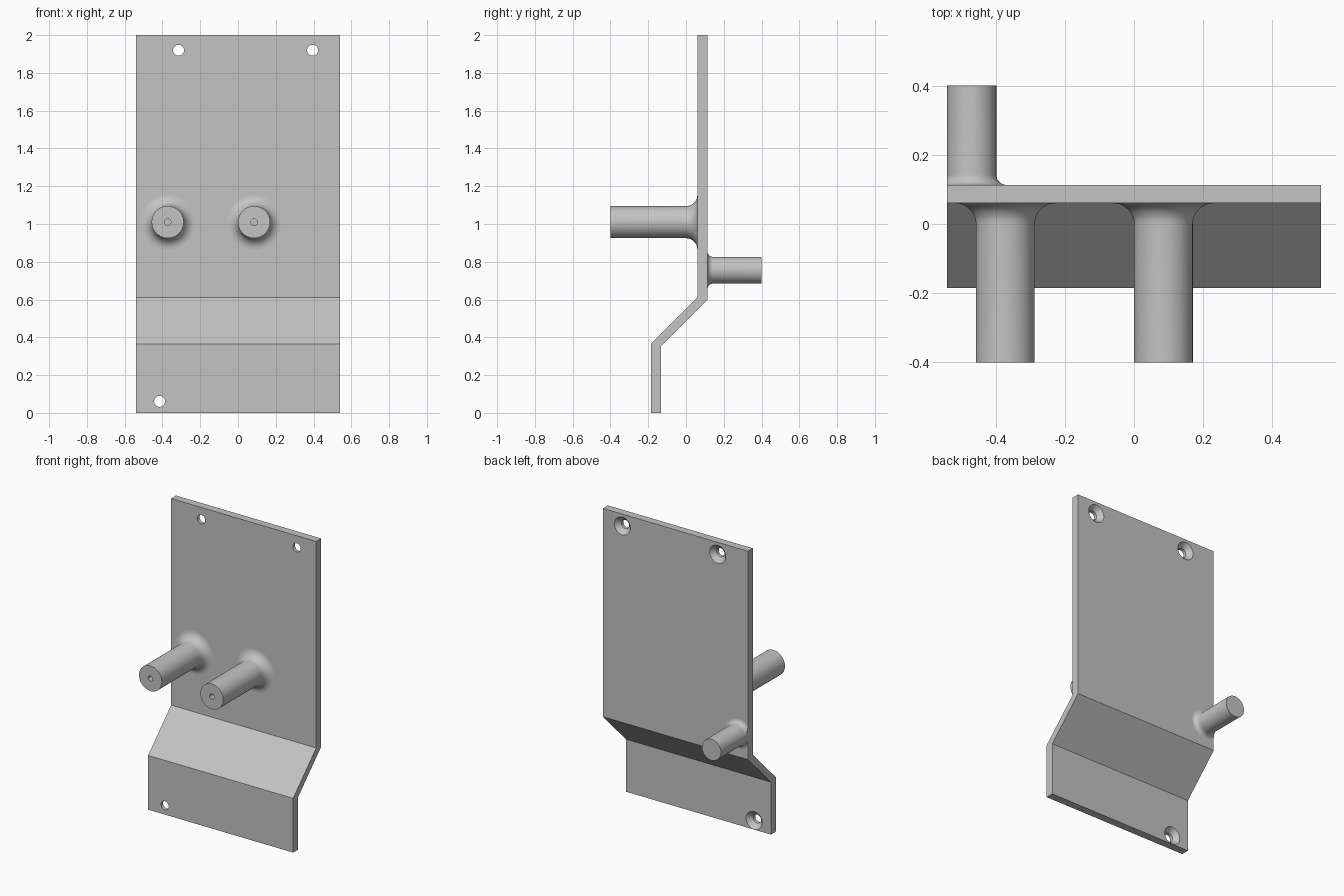
import bpy, bmesh, math
from mathutils import Matrix, Vector

if "Cube" in bpy.data.objects:
    bpy.data.objects.remove(bpy.data.objects["Cube"], do_unlink=True)

grey = bpy.data.materials.new("plain grey")
grey.use_nodes = True
colour = (0.55, 0.55, 0.55, 1)
grey.diffuse_color = colour
grey.node_tree.nodes["Principled BSDF"].inputs["Base Color"].default_value = colour

HALF_W = 0.54
FRONT, BACK = 0.06, 0.113


def add_object(name, bm):
    bmesh.ops.recalc_face_normals(bm, faces=bm.faces)
    mesh = bpy.data.meshes.new(name)
    bm.to_mesh(mesh)
    bm.free()
    mesh.materials.append(grey)
    ob = bpy.data.objects.new(name, mesh)
    bpy.context.collection.objects.link(ob)
    return ob


def select(ob):
    bpy.ops.object.select_all(action='DESELECT')
    ob.select_set(True)
    bpy.context.view_layer.objects.active = ob


def lathe(profile, x, z, steps=64):
    """Turn a (radius, y) profile about the y axis through (x, z)."""
    bm = bmesh.new()
    rings = []
    for r, y in profile:
        if r == 0:
            rings.append([bm.verts.new((x, y, z))] * steps)
            continue
        angles = [math.tau * i / steps for i in range(steps)]
        rings.append([bm.verts.new((x + r * math.cos(a), y, z + r * math.sin(a)))
                      for a in angles])
    for a, b in zip(rings, rings[1:]):
        for i in range(steps):
            j = (i + 1) % steps
            corners = list(dict.fromkeys((a[i], a[j], b[j], b[i])))
            bm.faces.new(corners)
    return bm


def peg_profile(radius, fillet, base, tip, bore=0):
    """Closed peg with a concave fillet at the base and an optional end bore."""
    d = 1 if tip > base else -1
    pts = [(0, base - 0.02 * d), (radius + fillet, base - 0.02 * d)]
    for i in range(11):
        t = math.pi / 2 * i / 10
        pts.append((radius + fillet * (1 - math.sin(t)), base + d * fillet * (1 - math.cos(t))))
    pts.append((radius, tip))
    if bore:
        pts += [(bore, tip), (bore, tip - 0.1 * d)]
    return pts + [(0, pts[-1][1])]


# Plate: joggled strip extruded across the width
outline = [(FRONT, 2), (FRONT, 0.61), (-0.185, 0.365), (-0.185, 0),
           (-0.132, 0), (-0.132, 0.353), (BACK, 0.598), (BACK, 2)]
bm = bmesh.new()
face = bm.faces.new([bm.verts.new((-HALF_W, y, z)) for y, z in outline])
ext = bmesh.ops.extrude_face_region(bm, geom=[face])
bmesh.ops.translate(bm, vec=(2 * HALF_W, 0, 0),
                    verts=[v for v in ext["geom"] if isinstance(v, bmesh.types.BMVert)])
plate = add_object("plate", bm)

# Screw holes, countersunk from the back
for x, z, back in ((-0.315, 1.92, BACK), (0.395, 1.92, BACK), (-0.415, 0.061, -0.132)):
    cutter = add_object("hole_cutter", lathe(
        [(0, back - 0.1), (0.029, back - 0.1), (0.029, back - 0.031),
         (0.06, back), (0.06, back + 0.02), (0, back + 0.02)], x, z, 48))
    cutter.hide_render = True
    mod = plate.modifiers.new("hole", 'BOOLEAN')
    mod.operation, mod.solver, mod.object = 'DIFFERENCE', 'EXACT', cutter
    select(plate)
    bpy.ops.object.modifier_apply(modifier=mod.name)
    bpy.data.objects.remove(cutter, do_unlink=True)

# Front pegs with small end bores
pegs = [add_object(name, lathe(peg_profile(0.085, 0.06, FRONT, -0.4, 0.017), x, 1.01))
        for name, x in (("front_peg_right", -0.372), ("front_peg_left", 0.085))]

# Rear peg, its fillet trimmed flush with the plate edge
bm = lathe(peg_profile(0.071, 0.03, BACK, 0.4), -0.469, 0.755)
cut = bmesh.ops.bisect_plane(bm, geom=bm.verts[:] + bm.edges[:] + bm.faces[:],
                             plane_co=(-HALF_W, 0, 0), plane_no=(-1, 0, 0), clear_outer=True)
bmesh.ops.holes_fill(bm, edges=[e for e in bm.edges if e.is_boundary])
pegs.append(add_object("rear_peg", bm))

for ob in [plate] + pegs:
    select(ob)
    bpy.ops.object.shade_smooth_by_angle(angle=math.radians(30))
